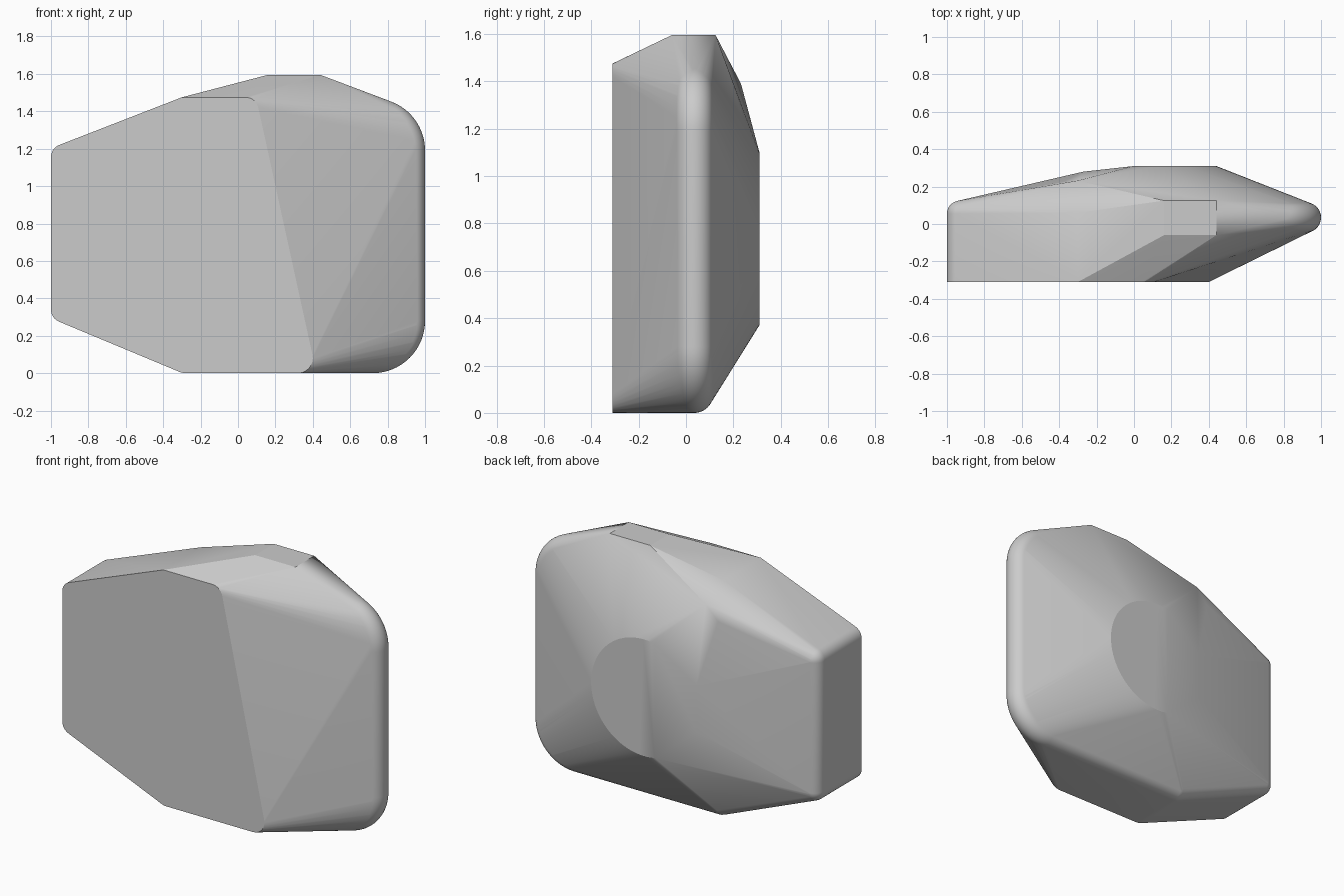
import bpy
import bmesh
from math import cos, sin, radians, pi
from mathutils import Vector

cube = bpy.data.objects.get("Cube")
if cube:
    bpy.data.objects.remove(cube, do_unlink=True)

FRONT, BACK = -0.31, 0.31
points = []


def arc(x, y, z, r, start=0, end=360, steps=32):
    """Arc in the plane facing the front."""
    for i in range(steps + 1):
        a = radians(start + (end - start) * i / steps)
        points.append(Vector((x + r * cos(a), y, z + r * sin(a))))


def ball(x, y, z, r, steps=32):
    """Round corner made of stacked rings."""
    for i in range(1, steps // 2):
        a = pi * i / (steps // 2)
        arc(x, y - r * cos(a), z, r * sin(a), steps=steps)


def rim_corner(x, z, major, tube, start, end, steps=16):
    """Quarter of a rounded rim, swept around the y axis."""
    for i in range(25):
        a = radians(-90 + 180 * i / 24)
        arc(x, 0.035 + tube * sin(a), z, major + tube * cos(a), start, end, steps)


# Rounded left end: front edge corners and soft back corners
for z in (0.34, 1.155):
    arc(-0.93, FRONT, z, 0.07)
    ball(-0.93, 0.055, z, 0.07)

# Front face corners
arc(-0.28, FRONT, 0.08, 0.08)
arc(0.32, FRONT, 0.08, 0.08)
arc(0.04, FRONT, 1.405, 0.07)
points.append(Vector((-0.3, FRONT, 1.475)))

# Soft lower back edge and the broad rounded rim on the +x side
ball(-0.28, 0.035, 0.08, 0.08)
rim_corner(0.72, 0.28, 0.2, 0.08, -90, 0)
rim_corner(0.72, 1.19, 0.2, 0.08, 0, 70)

# Flat crown and the shoulder facets beside it
for x in (0.16, 0.44):
    for y in (-0.06, 0.125):
        points.append(Vector((x, y, 1.595)))
for p in ((-0.3, 0.06, 1.475), (-0.3, 0.232, 1.39), (-0.38, 0.225, 1.3)):
    points.append(Vector(p))

# Back pad: a disc cut straight on one side, with a narrow facet beyond it
arc(0.075, BACK, 0.735, 0.365, -102, 102, 48)
for z in (0.6, 0.89):
    points.append(Vector((-0.27, 0.28, z)))

# Wrap all corners in one faceted shell
bm = bmesh.new()
for p in points:
    bm.verts.new(p)
bmesh.ops.remove_doubles(bm, verts=bm.verts[:], dist=0.0005)
bmesh.ops.convex_hull(bm, input=bm.verts[:])
loose = [v for v in bm.verts if not v.link_faces]
bmesh.ops.delete(bm, geom=loose, context='VERTS')
bmesh.ops.dissolve_limit(bm, angle_limit=radians(0.3),
                         verts=bm.verts[:], edges=bm.edges[:])
bmesh.ops.recalc_face_normals(bm, faces=bm.faces[:])

mesh = bpy.data.meshes.new("faceted_block")
bm.to_mesh(mesh)
bm.free()
block = bpy.data.objects.new("faceted_block", mesh)
bpy.context.collection.objects.link(block)

bpy.ops.object.select_all(action='DESELECT')
block.select_set(True)
bpy.context.view_layer.objects.active = block
bpy.ops.object.shade_smooth_by_angle(angle=radians(13))
